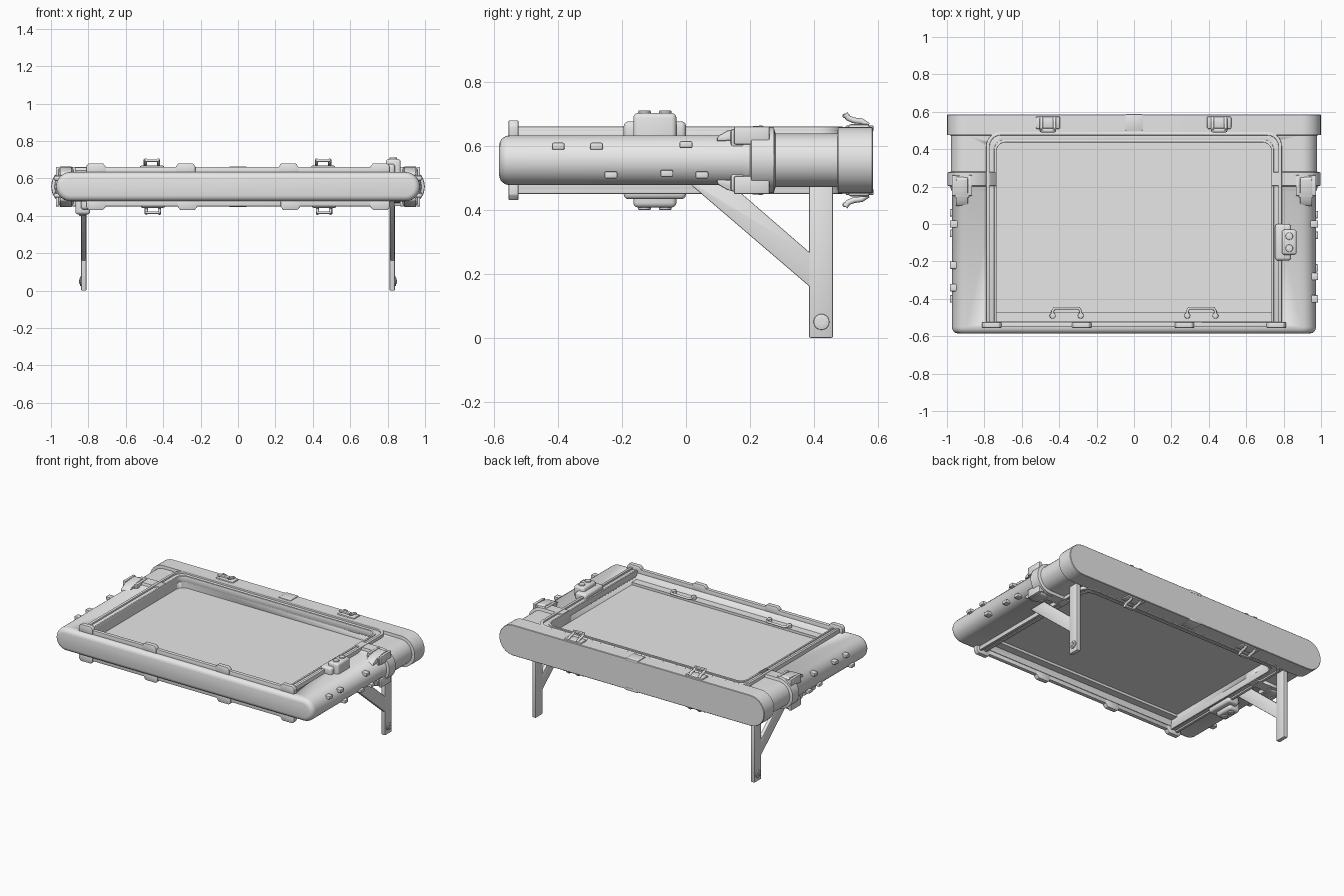
import bpy, bmesh, math
from mathutils import Matrix, Vector

if "Cube" in bpy.data.objects:
    bpy.data.objects.remove(bpy.data.objects["Cube"])

ZC = 0.556  # mid height of the case
grey = bpy.data.materials.new("light grey")
grey.diffuse_color = (0.8, 0.8, 0.8, 1)
grey.use_nodes = True
grey.node_tree.nodes["Principled BSDF"].inputs["Base Color"].default_value = grey.diffuse_color


def side(s):
    """Frame of the upper (1) or lower (-1) face; lower is a half turn about y."""
    m = Matrix.Translation((0, 0, ZC))
    return m if s > 0 else m @ Matrix.Rotation(math.pi, 4, 'Y')


def finish(name, bm, mat=Matrix(), bevel=0.0, seg=2):
    bm.transform(mat)
    bmesh.ops.recalc_face_normals(bm, faces=bm.faces)
    me = bpy.data.meshes.new(name)
    bm.to_mesh(me)
    bm.free()
    me.materials.append(grey)
    ob = bpy.data.objects.new(name, me)
    bpy.context.collection.objects.link(ob)
    bpy.ops.object.select_all(action='DESELECT')
    ob.select_set(True)
    bpy.context.view_layer.objects.active = ob
    if bevel:
        mod = ob.modifiers.new("bevel", 'BEVEL')
        mod.width, mod.segments, mod.limit_method = bevel, seg, 'ANGLE'
        bpy.ops.object.modifier_apply(modifier="bevel")
    bpy.ops.object.shade_smooth_by_angle(angle=math.radians(35))
    return ob


def box(name, x0, x1, y0, y1, z0, z1, mat=Matrix(), bevel=0.0, seg=2):
    bm = bmesh.new()
    bmesh.ops.create_cube(bm, size=1)
    bm.transform(Matrix.Translation(((x0 + x1) / 2, (y0 + y1) / 2, (z0 + z1) / 2))
                 @ Matrix.Diagonal((x1 - x0, y1 - y0, z1 - z0, 1)))
    return finish(name, bm, mat, bevel, seg)


def prism(name, pts, vec, mat=Matrix(), bevel=0.0):
    bm = bmesh.new()
    f = bm.faces.new([bm.verts.new(p) for p in pts])
    ext = bmesh.ops.extrude_face_region(bm, geom=[f])
    bmesh.ops.translate(bm, vec=vec,
                        verts=[v for v in ext['geom'] if isinstance(v, bmesh.types.BMVert)])
    return finish(name, bm, mat, bevel)


def cyl(name, loc, r, h, mat=Matrix(), axis='Z', bevel=0.0):
    bm = bmesh.new()
    bmesh.ops.create_cone(bm, cap_ends=True, segments=20, radius1=r, radius2=r, depth=h)
    rot = Matrix.Rotation(math.pi / 2, 4, 'Y') if axis == 'X' else Matrix()
    bm.transform(Matrix.Translation(loc) @ rot)
    return finish(name, bm, mat, bevel)


def tube(name, pts, r, mat):
    cu = bpy.data.curves.new(name, 'CURVE')
    cu.dimensions, cu.bevel_depth, cu.bevel_resolution, cu.use_fill_caps = '3D', r, 2, True
    sp = cu.splines.new('POLY')
    sp.points.add(len(pts) - 1)
    for p, q in zip(sp.points, pts):
        p.co = (*(mat @ Vector(q)), 1)
    cu.materials.append(grey)
    bpy.context.collection.objects.link(bpy.data.objects.new(name, cu))


def u_line(hx, y0, y1, r, n=8):
    """Upside-down U with rounded far corners."""
    pts = [(-hx, y0)]
    for cx, a0 in ((-hx + r, math.pi), (hx - r, math.pi / 2)):
        for i in range(n + 1):
            a = a0 - math.pi / 2 * i / n
            pts.append((cx + r * math.cos(a), y1 - r + r * math.sin(a)))
    return pts + [(hx, y0)]


def u_rail(name, outer, inner, z0, z1, mat):
    pts = u_line(*outer) + u_line(*inner)[::-1]
    return prism(name, [(x, y, z0) for x, y in pts], (0, 0, z1 - z0), mat, 0.003)


# case shell: round-ended sections lofted along y (position, outward offset)
profile = [(-.585, -.03), (-.582, -.018), (-.574, -.008), (-.563, -.002), (-.55, 0),
           (.175, 0), (.185, .006), (.2, .008), (.205, .024), (.275, .024), (.28, .006),
           (.474, .006), (.476, .026), (.582, .026), (.585, .023)]
bm = bmesh.new()
rings = []
for y, o in profile:
    hw, hh = .973 + o, .078 + o
    ring = []
    for sx, a0 in ((1, -math.pi / 2), (-1, math.pi / 2)):
        for i in range(17):
            a = a0 + math.pi * i / 16
            ring.append(bm.verts.new((sx * (hw - hh) + hh * math.cos(a), y,
                                      ZC + hh * math.sin(a))))
    rings.append(ring)
for a, b in zip(rings, rings[1:]):
    for i in range(len(a)):
        j = (i + 1) % len(a)
        bm.faces.new((a[i], a[j], b[j], b[i]))
bm.faces.new(rings[0])
bm.faces.new(rings[-1])
shell = finish("case_shell", bm)

# window opening through the case
cutter = prism("opening_cutter", [(x, y, 0.2) for x, y in u_line(.738, -.522, .44, .05)], (0, 0, .8))
mod = shell.modifiers.new("opening", 'BOOLEAN')
mod.object, mod.operation, mod.solver = cutter, 'DIFFERENCE', 'EXACT'
bpy.context.view_layer.objects.active = shell
bpy.ops.object.modifier_apply(modifier="opening")
bpy.data.objects.remove(cutter)

# centre panel
box("centre_panel", -.75, .75, -.53, .45, ZC - .018, ZC + .018)

for s in (1, -1):
    M = side(s)
    # window frame with raised bead and inner lip
    u_rail("window_frame", (.79, -.535, .492, .075), (.738, -.535, .44, .05), .05, .094, M)
    u_rail("outer_bead", (.79, -.535, .492, .075), (.772, -.535, .474, .06), .08, .105, M)
    u_rail("inner_lip", (.748, -.535, .45, .055), (.735, -.535, .437, .05), .06, .099, M)
    # front bar, its tabs and the ledge behind it
    box("front_bar", -.8, .8, -.552, -.526, .06, .105, M, .003)
    box("front_ledge", -.738, .738, -.53, -.47, .0, .035, M)
    for x in (-.76, -.28, .27, .76):
        prism("bar_tab", [(x - .052, -.555, .07), (x + .052, -.555, .07), (x + .052, -.555, .108),
                          (x + .038, -.555, .125), (x - .038, -.555, .125), (x - .052, -.555, .108)],
              (0, .03, 0), M, .003)
    # control box with two buttons
    box("control_base", .755, .84, -.195, 0, .06, .122, M, .015, 3)
    box("control_box", .79, .87, -.165, -.03, .03, .148, M, .015, 3)
    for y in (-.13, -.065):
        cyl("control_button", (.83, y, .148), .02, .016, M, bevel=.004)
    # hooked latches and the centre plate on the back lid
    for x in (-.46, .455):
        box("latch_base", x - .065, x + .065, .508, .575, .09, .113, M, .008)
        for dx in (-.035, .035):
            tube("latch_hook", [(x + dx, .57, .108), (x + dx, .55, .122), (x + dx, .525, .125),
                                (x + dx, .508, .132), (x + dx, .498, .145)], .009, M)
        box("latch_bar", x - .04, x + .04, .49, .512, .132, .146, M, .005)
    box("lid_plate", -.046, .046, .5, .587, .09, .109, M, .004)
    # corner clasps
    for sx in (1, -1):
        c = .92 * sx
        box("clasp_base", c - .04, c + .04, .14, .26, .04, .098, M, .008)
        lever = [(.095, .06), (.1, .076), (.13, .093), (.18, .104), (.24, .109),
                 (.252, .1), (.25, .08), (.2, .078), (.15, .062)]
        prism("clasp_lever", [(c - .032, y, z) for y, z in lever], (.064, 0, 0), M, .005)
        for e in (-.044, .044):
            box("clasp_ear", c + e - .01, c + e + .01, .15, .262, .05, .106, M, .005)

# front handles on the upper face
M = side(1)
for x in (-.36, .36):
    tube("handle", [(x - .075, -.49, .045), (x - .075, -.465, .05), (x - .065, -.45, .05),
                    (x + .065, -.45, .05), (x + .075, -.465, .05), (x + .075, -.49, .045)], .008, M)
    for dx in (-.075, .075):
        cyl("handle_foot", (x + dx, -.49, .04), .016, .03, M, bevel=.004)

# small studs along the rounded sides
studs = {1: [(-.4, .6), (-.28, .6), (0, .605), (-.235, .51), (-.06, .515), (.05, .51)],
         -1: [(-.34, .6), (-.22, .6), (.0, .605), (-.4, .51), (-.05, .515), (.06, .51)]}
for sx, places in studs.items():
    for y, z in places:
        box("side_stud", min(sx * .93, sx * .984), max(sx * .93, sx * .984),
            y - .02, y + .02, z - .011, z + .011, bevel=.005)

# legs with diagonal braces and screws
for sx in (1, -1):
    x = sx * .825 - .014
    box("leg_post", x, x + .028, .385, .46, 0, .5, bevel=.005)
    prism("leg_brace", [(x + .002, y, z) for y, z in
                        ((.39, .158), (.02, .475), (.02, .49), (.13, .49), (.39, .265))],
          (.024, 0, 0), bevel=.003)
    cyl("leg_screw", (sx * .84, .424, .05), .025, .012, axis='X', bevel=.003)
    for k in range(3):
        bm = bmesh.new()
        bmesh.ops.create_cube(bm, size=1)
        bm.transform(Matrix.Translation((sx * .847, .424, .05))
                     @ Matrix.Rotation(k * math.pi / 3, 4, 'X') @ Matrix.Diagonal((.005, .006, .028, 1)))
        finish("screw_slot_rib", bm)
